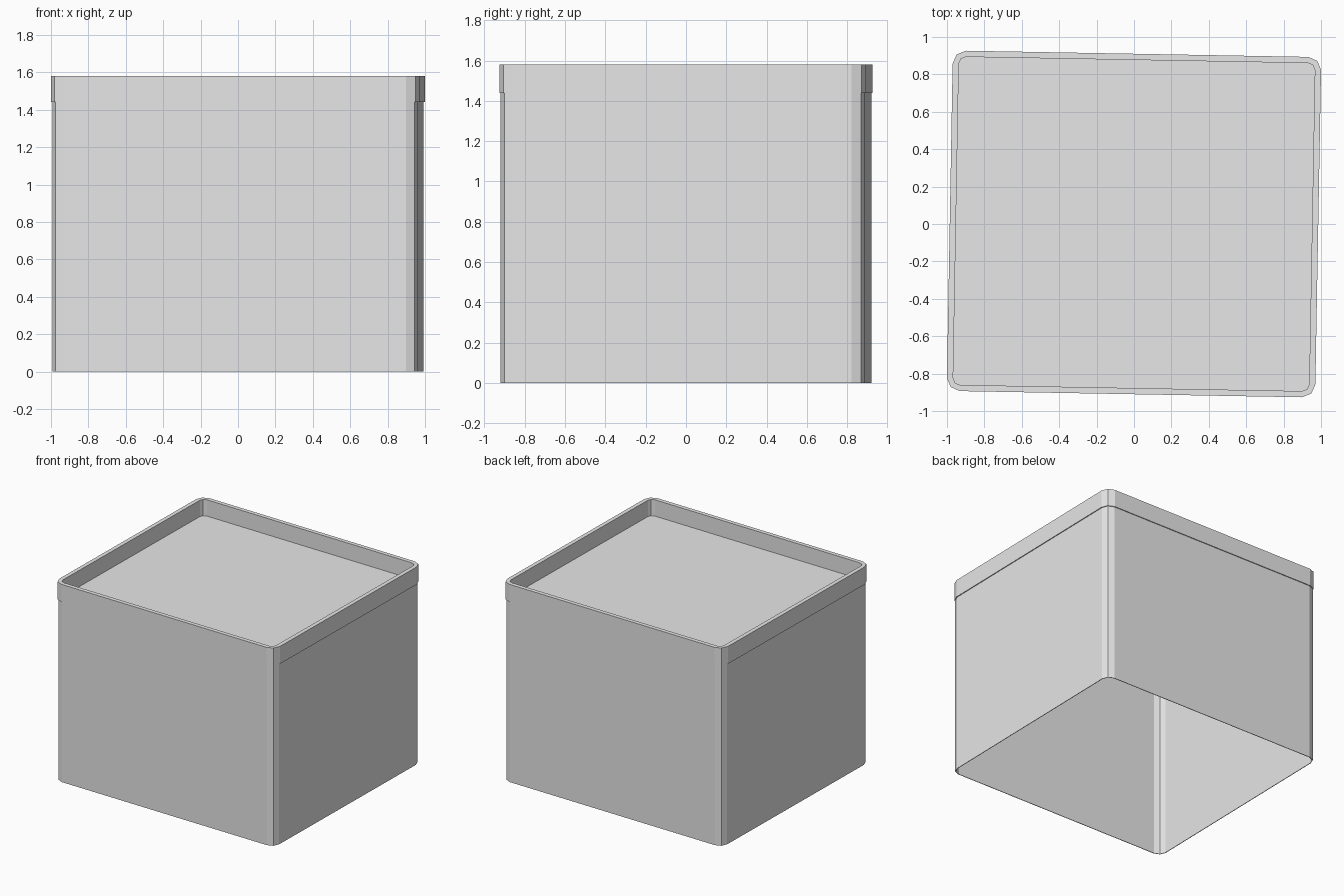
import bpy, bmesh, math

cube = bpy.data.objects.get("Cube")
if cube:
    bpy.data.objects.remove(cube, do_unlink=True)

HALF_X, HALF_Y, RADIUS = 0.985, 0.91, 0.07   # outer size of the lid
HEIGHT, LID_BOTTOM, PANEL_TOP = 1.58, 1.44, 1.45
RIM, STEP, WALL = 0.033, 0.007, 0.005        # rim width, body inset, wall
TURN = -0.018                                # slight twist about z
CORNER_STEPS = 2

grey = bpy.data.materials.new("light grey")
grey.use_nodes = True
colour = (0.8, 0.8, 0.8, 1)
grey.diffuse_color = colour
grey.node_tree.nodes["Principled BSDF"].inputs["Base Color"].default_value = colour


def rounded_ring(bm, inset, z):
    """Vertices of a rounded rectangle, counter-clockwise from above."""
    r = RADIUS - inset
    verts = []
    for i, (sx, sy) in enumerate([(1, 1), (-1, 1), (-1, -1), (1, -1)]):
        for k in range(CORNER_STEPS + 1):
            a = math.pi / 2 * (i + k / CORNER_STEPS)
            verts.append(bm.verts.new((sx * (HALF_X - RADIUS) + r * math.cos(a),
                                       sy * (HALF_Y - RADIUS) + r * math.sin(a), z)))
    return verts


def loft(name, profile, closed=False, caps=False):
    """Skin a list of (inset, z) rings into one object."""
    bm = bmesh.new()
    rings = [rounded_ring(bm, inset, z) for inset, z in profile]
    pairs = list(zip(rings, rings[1:]))
    if closed:
        pairs.append((rings[-1], rings[0]))
    for low, high in pairs:
        n = len(low)
        for i in range(n):
            j = (i + 1) % n
            bm.faces.new((low[i], low[j], high[j], high[i]))
    if caps:
        bm.faces.new(rings[0][::-1])
        bm.faces.new(rings[-1])
    bmesh.ops.recalc_face_normals(bm, faces=bm.faces[:])
    mesh = bpy.data.meshes.new(name)
    bm.to_mesh(mesh)
    bm.free()
    mesh.materials.append(grey)
    obj = bpy.data.objects.new(name, mesh)
    obj.rotation_euler.z = TURN
    bpy.context.collection.objects.link(obj)
    return obj


# Thin body wall, open underneath
inner = STEP + WALL
loft("body_wall", [(STEP, 0), (STEP, LID_BOTTOM), (inner, LID_BOTTOM), (inner, 0)],
     closed=True)

# Raised rim around the top
loft("top_rim", [(0, LID_BOTTOM), (0, HEIGHT), (RIM, HEIGHT), (RIM, LID_BOTTOM)],
     closed=True)

# Sunken top panel
loft("top_panel", [(RIM, LID_BOTTOM), (RIM, PANEL_TOP)], caps=True)
